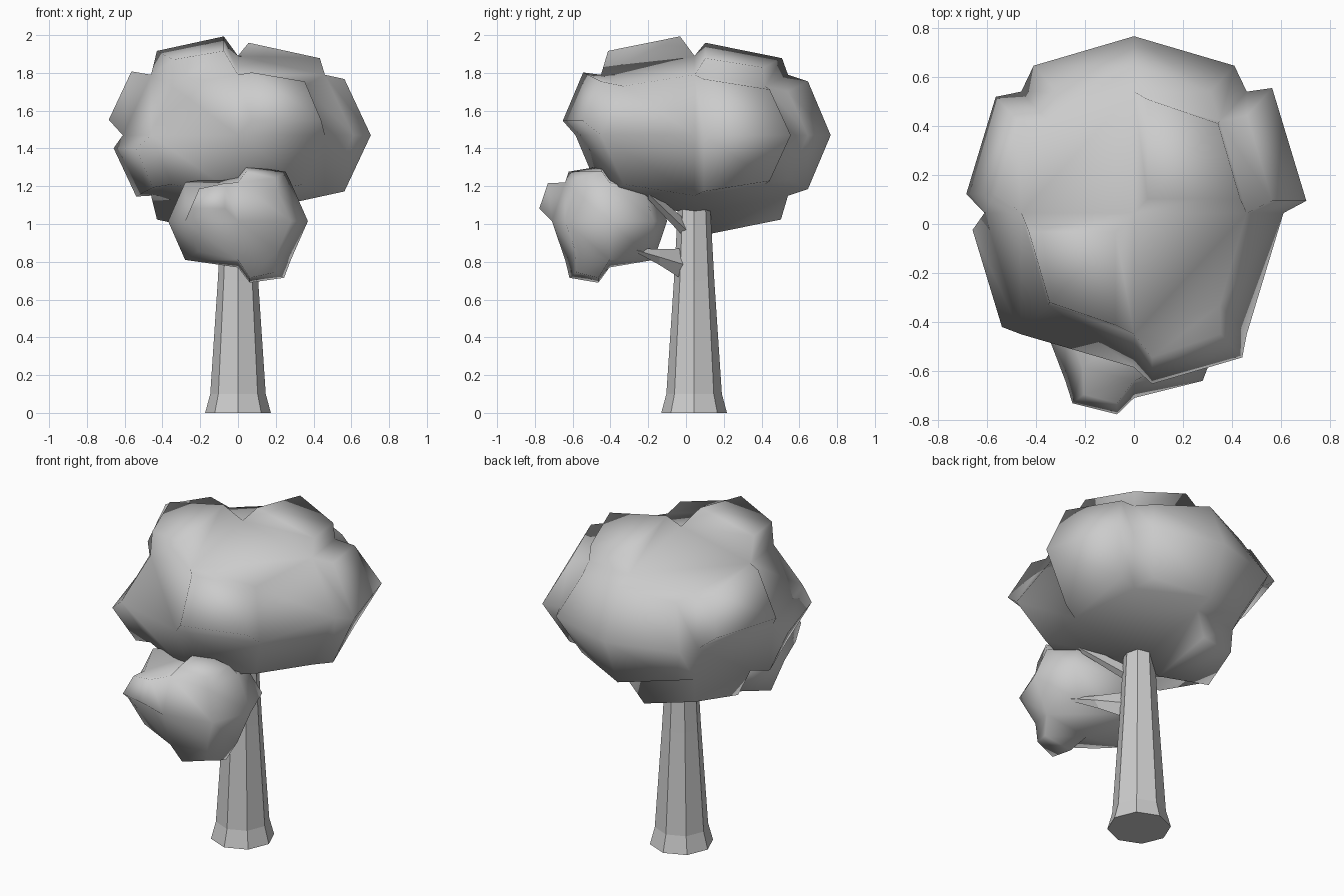
import bpy, bmesh, math
from mathutils import Vector

if "Cube" in bpy.data.objects:
    bpy.data.objects.remove(bpy.data.objects["Cube"])


def finish(name, bm, smooth=False):
    bmesh.ops.recalc_face_normals(bm, faces=bm.faces)
    for f in bm.faces:
        f.smooth = smooth
    me = bpy.data.meshes.new(name)
    bm.to_mesh(me)
    bm.free()
    ob = bpy.data.objects.new(name, me)
    bpy.context.collection.objects.link(ob)
    return ob


def loft(name, sections, sides):
    """Tapered tube; each section is (centre, radius along x, second axis, radius along it)."""
    bm = bmesh.new()
    rings = []
    for c, rx, axis, ry in sections:
        rings.append([bm.verts.new(Vector(c)
                      + Vector((rx * math.cos(2 * math.pi * i / sides), 0, 0))
                      + Vector(axis) * ry * math.sin(2 * math.pi * i / sides))
                      for i in range(sides)])
    for a, b in zip(rings, rings[1:]):
        for i in range(sides):
            j = (i + 1) % sides
            bm.faces.new((a[i], a[j], b[j], b[i]))
    bm.faces.new(rings[0])
    bm.faces.new(rings[-1])
    return finish(name, bm)


def foliage(name, centre, pole, edge, corner, lumps):
    """Rounded 24-quad cube with some patches of quads pushed out and shrunk.
    A lump is (cube side, octants of its quads, push distance, shrink factor)."""
    bm = bmesh.new()
    bmesh.ops.create_cube(bm, size=2)
    bmesh.ops.subdivide_edges(bm, edges=bm.edges[:], cuts=1, use_grid_fill=True)
    sign = lambda t: (t > 0.1) - (t < -0.1)
    quads = {}
    for f in bm.faces:
        m = f.calc_center_median()
        axis = max(range(3), key=lambda i: abs(m[i]))
        key = ('-' if m[axis] < 0 else '+') + 'xyz'[axis]
        quads[key, tuple(sign(t) for t in m)] = f
    for v in bm.verts:
        s = [sign(t) for t in v.co]
        size = (pole, edge, corner)[sum(map(abs, s)) - 1]
        v.co = [a * b for a, b in zip(s, size)]
    bm.normal_update()
    for side, octants, push, shrink in lumps:
        faces = [quads[side, o] for o in octants]
        n = sum((f.normal * f.calc_area() for f in faces), Vector()).normalized()
        geom = bmesh.ops.extrude_face_region(bm, geom=faces)['geom']
        bmesh.ops.delete(bm, geom=[f for f in faces if f.is_valid], context='FACES')
        verts = [g for g in geom if isinstance(g, bmesh.types.BMVert)]
        mid = sum((v.co for v in verts), Vector()) / len(verts)
        for v in verts:
            v.co = mid + (v.co - mid) * shrink + n * push
    bmesh.ops.translate(bm, verts=bm.verts[:], vec=centre)
    return finish(name, bm, True)


# trunk: eight flat sides with a flared foot
Y = (0, 1, 0)
loft("trunk", [((0, 0.043, z), r, Y, r) for z, r in
               ((0, 0.174), (0.1, 0.147), (0.7, 0.107), (1.1, 0.085))], 8)

# two short branches reaching forward and to the right
Z = (0, 0, 1)
loft("lower_branch", [((0.03, -0.01, 0.785), 0.045, Z, 0.085),
                      ((0.13, -0.14, 0.825), 0.035, Z, 0.042),
                      ((0.22, -0.26, 0.86), 0.012, Z, 0.012)], 4)
loft("upper_branch", [((0.03, 0.0, 0.97), 0.045, Z, 0.05),
                      ((0.2, -0.2, 1.16), 0.035, Z, 0.03)], 4)

# large crown with lumps on every side
foliage("crown", (0, 0.045, 1.47), (0.61, 0.63, 0.42), (0.46, 0.495, 0.32), (0.35, 0.375, 0.26), [
    ('+z', [(-1, -1, 1)], 0.13, 0.77),
    ('+z', [(1, 1, 1)], 0.09, 0.82),
    ('+x', [(1, 1, 1), (1, 1, -1)], 0.11, 0.93),
    ('-x', [(-1, 1, 1)], 0.12, 0.8),
    ('-x', [(-1, -1, -1)], 0.09, 0.8),
    ('+y', [(1, 1, 1), (-1, 1, 1), (1, 1, -1), (-1, 1, -1)], 0.11, 0.89),
    ('-y', [(1, -1, 1)], 0.11, 0.8),
    ('-z', [(-1, 1, -1)], 0.13, 0.77)])

# small foliage clump in front
foliage("front_clump", (0, -0.405, 1.015), (0.37, 0.305, 0.245), (0.28, 0.235, 0.205),
        (0.21, 0.18, 0.16), [
    ('+z', [(1, -1, 1)], 0.06, 0.75),
    ('-y', [(-1, -1, 1)], 0.1, 0.65),
    ('-z', [(1, -1, -1)], 0.1, 0.65)])
